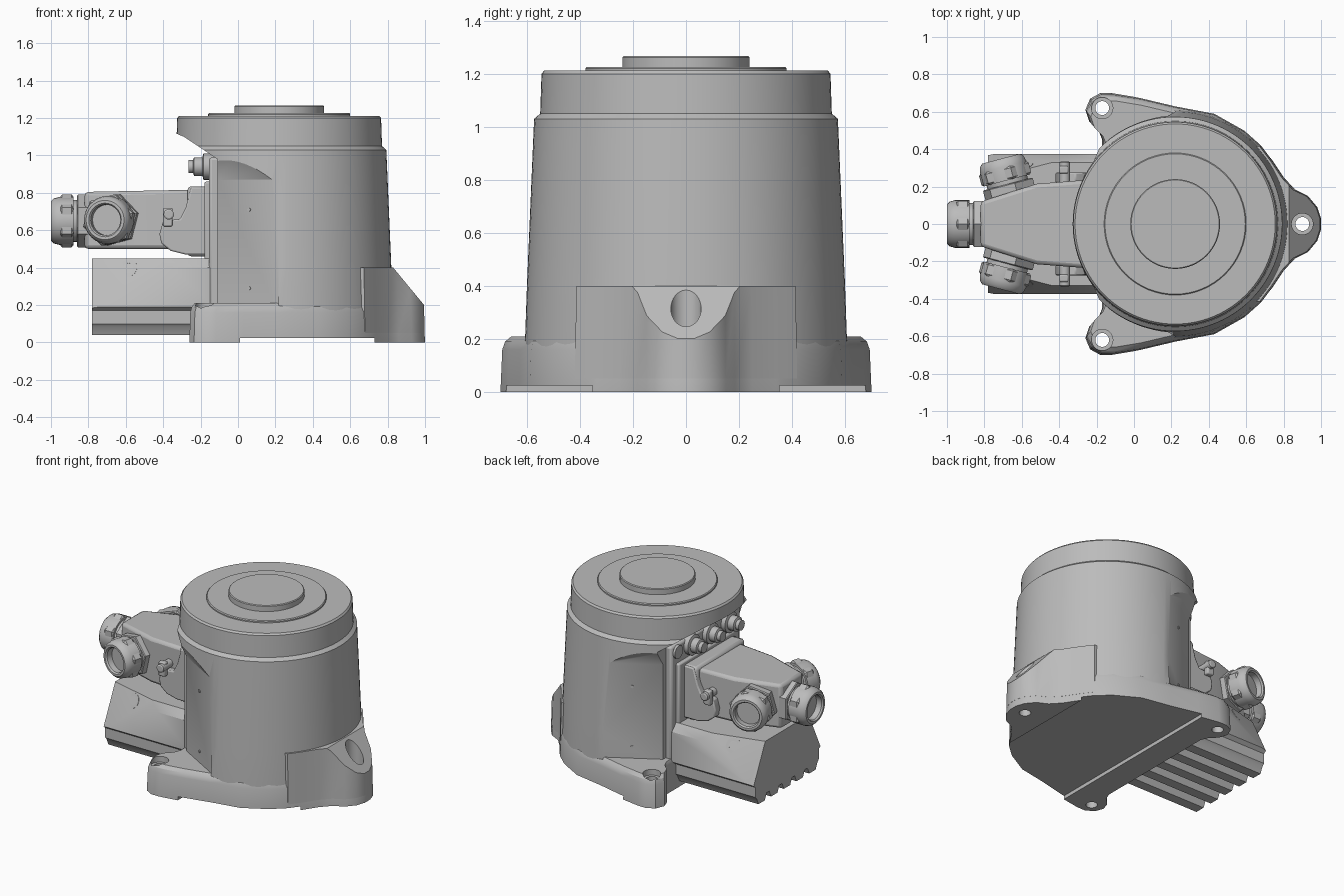
import bpy, bmesh
from math import radians, cos, sin, pi
from mathutils import Vector, Matrix

cube = bpy.data.objects.get("Cube")
if cube:
    bpy.data.objects.remove(cube)

grey = bpy.data.materials.new("cast_grey")
grey.use_nodes = True
tone = (0.5, 0.5, 0.5, 1)
grey.diffuse_color = tone
grey.node_tree.nodes["Principled BSDF"].inputs["Base Color"].default_value = tone

CX = 0.22  # axis of the round housing


def finish(name, bm, bevel=0):
    bmesh.ops.recalc_face_normals(bm, faces=bm.faces)
    mesh = bpy.data.meshes.new(name)
    bm.to_mesh(mesh)
    bm.free()
    mesh.materials.append(grey)
    ob = bpy.data.objects.new(name, mesh)
    bpy.context.collection.objects.link(ob)
    if bevel:
        mod = ob.modifiers.new("soft_edges", "BEVEL")
        mod.width, mod.segments = bevel, 2
        mod.limit_method, mod.angle_limit = "ANGLE", radians(35)
    return ob


def loft(rings):
    """Skin equal-sized closed rings of points and cap both ends."""
    bm = bmesh.new()
    rows = [[bm.verts.new(p) for p in ring] for ring in rings]
    n = len(rows[0])
    for a, b in zip(rows, rows[1:]):
        for i in range(n):
            j = (i + 1) % n
            bm.faces.new((a[i], a[j], b[j], b[i]))
    bm.faces.new(rows[0][::-1])
    bm.faces.new(rows[-1])
    return bm


def lathe(name, profile, origin, axis=(0, 0, 1), sides=64):
    place = Matrix.Translation(origin) @ Vector((0, 0, 1)).rotation_difference(Vector(axis)).to_matrix().to_4x4()
    rings = [[place @ Vector((r * cos(2 * pi * i / sides), r * sin(2 * pi * i / sides), h))
              for i in range(sides)] for r, h in profile]
    return finish(name, loft(rings))


def hull(name, points, bevel=0):
    bm = bmesh.new()
    for p in points:
        bm.verts.new(p)
    bmesh.ops.convex_hull(bm, input=bm.verts)
    bmesh.ops.dissolve_limit(bm, angle_limit=0.01, verts=bm.verts, edges=bm.edges)
    return finish(name, bm, bevel)


def box(name, lo, hi, bevel=0):
    return hull(name, [(x, y, z) for x in (lo[0], hi[0]) for y in (lo[1], hi[1])
                       for z in (lo[2], hi[2])], bevel)


def side_prism(name, outline, y0, y1, bevel=0):
    return finish(name, loft([[(x, y, z) for x, z in outline] for y in (y0, y1)]), bevel)


def cut(ob, cutter):
    cutter.hide_render = True
    mod = ob.modifiers.new("cut", "BOOLEAN")
    mod.operation, mod.solver, mod.object = "DIFFERENCE", "EXACT", cutter
    bpy.context.view_layer.objects.active = ob
    bpy.ops.object.modifier_apply(modifier=mod.name)
    bpy.data.objects.remove(cutter)


# Round tapered housing with a cap
housing = lathe("housing", [(0.61, 0.04), (0.607, 0.2), (0.6, 0.4), (0.573, 1.03), (0.55, 1.05),
                            (0.545, 1.2), (0.535, 1.212)], (CX, 0, 0), sides=96)
lathe("cap_ring", [(0.38, 1.2), (0.38, 1.22), (0.375, 1.226)], (CX, 0, 0))
lathe("output_disc", [(0.24, 1.2), (0.24, 1.262), (0.235, 1.267)], (CX, 0, 0))

# Flat back below the overhanging cap, and flat side walls
cut(housing, side_prism("back_cutter", [(-0.11, 0), (-0.11, 0.98), (-0.29, 1.1), (-0.35, 1.125),
                                        (-0.6, 1.125), (-0.6, 0)], -0.8, 0.8))
for s in (-1, 1):
    wall = [Vector((0.22, 0.6 * s, 0)), Vector((-0.25, 0.33 * s, 0))]
    out = Vector((-0.1, 0.174 * s, 0))
    cut(housing, hull("wall_cutter", [p + Vector((0, 0, z)) for p in wall for z in (0.15, 0.87)]
                      + [p + out + Vector((0, 0, z)) for p in wall for z in (0.15, 1.25)]))
    for z in (0.29, 0.71):
        lathe("wall_pin", [(0.01, -0.02), (0.01, 0.005)], (0.06, 0.508 * s, z), (-0.5, 0.87 * s, 0), 12)

# Three-footed base flange
half = [(1, 0.03), (0.98, 0.09), (0.93, 0.15), (0.86, 0.185), (0.8, 0.25), (0.74, 0.34), (0.68, 0.42),
        (0.59, 0.5), (0.43, 0.59), (0.22, 0.63), (0.03, 0.675), (-0.12, 0.7), (-0.18, 0.7),
        (-0.235, 0.67), (-0.26, 0.61), (-0.24, 0.55), (-0.19, 0.5), (-0.17, 0.45)]
outline = half + [(x, -y) for x, y in reversed(half)]
levels = [(1, 0), (0.99, 0.16), (0.975, 0.19), (0.94, 0.21)]
base = finish("base_flange", loft([[(CX + (x - CX) * k, y * k, z) for x, y in outline] for k, z in levels]))
cut(base, box("recess_cutter", (0.01, -1, -0.1), (0.73, 1, 0.025)))

# Sloped front nose
nose_half = [p for p in half if p[0] > 0.6] + [(0.5, 0.42)]
nose_outline = nose_half + [(x, -y) for x, y in reversed(nose_half)]
bm = loft([[(CX + (x - CX) * k, y * k, z) for x, y in nose_outline] for k, z in ((0.998, 0.05), (0.985, 0.4))])
cut_geo = bm.verts[:] + bm.edges[:] + bm.faces[:]
res = bmesh.ops.bisect_plane(bm, geom=cut_geo, plane_co=(0.83, 0, 0.4), plane_no=(0.2, 0, 0.165), clear_outer=True)
bmesh.ops.holes_fill(bm, edges=[e for e in bm.edges if e.is_boundary])
nose = finish("nose", bm)

# Counterbored bolt holes
for ob, x, y, floor in ((base, -0.17, 0.62, 0.17), (base, -0.17, -0.62, 0.17),
                        (base, 0.9, 0, 0.17), (nose, 0.9, 0, 0.17), (housing, 0.9, 0, 0.17)):
    cut(ob, lathe("bolt_cutter", [(0.037, -0.1), (0.037, floor), (0.057, floor), (0.057, 0.6)], (x, y, 0), sides=32))

# Back plate with plug sockets
box("back_plate", (-0.155, -0.38, 0.1), (-0.09, 0.38, 0.99), 0.015)
box("back_plate_panel", (-0.18, -0.33, 0.25), (-0.14, 0.33, 0.86), 0.01)
for y in (-0.235, -0.03, 0.175):
    lathe("plug_socket", [(0.07, 0.1), (0.07, 0.185), (0.05, 0.19), (0.05, 0.235), (0.035, 0.24), (0.035, 0.265)],
          (0, y, 0.94), (-1, 0, 0), 24)
lathe("plug_blank", [(0.045, 0.1), (0.045, 0.17)], (0, 0.32, 0.94), (-1, 0, 0), 24)

# Connector hood
plan = [(-0.82, 0.12), (-0.52, 0.215), (-0.2, 0.24)]
hull("connector_hood", [(x, y * s, z) for x, y in plan for s in (-1, 1)
                        for z in (0.5, 0.805 + 0.02 * (x + 0.82))], 0.02)
box("hood_flange", (-0.27, -0.27, 0.46), (-0.15, 0.27, 0.835), 0.02)
latch = [(-0.16, 0.83), (-0.25, 0.83), (-0.28, 0.72), (-0.31, 0.66), (-0.4, 0.65), (-0.42, 0.58),
         (-0.41, 0.53), (-0.36, 0.49), (-0.28, 0.47), (-0.16, 0.47)]
for s in (-1, 1):
    side_prism("latch_arm", latch, 0.22 * s, 0.275 * s, 0.008)
    lathe("latch_pin", [(0.028, 0.2), (0.028, 0.33), (0.02, 0.335)], (-0.37, 0, 0.685), (0, s, 0), 16)
    box("latch_lever", (-0.4, 0.27 * s, 0.62), (-0.35, 0.31 * s, 0.72), 0.008)


# Cable glands on the hood end and its two angled sides
def gland(name, origin, axis):
    lathe(name + "_collar", [(0.142, -0.02), (0.142, 0.035), (0.135, 0.04)], origin, axis, 6)
    lathe(name + "_neck", [(0.112, 0.03), (0.112, 0.08)], origin, axis, 32)
    lathe(name + "_nut", [(0.13, 0.06), (0.142, 0.07), (0.142, 0.12), (0.132, 0.13)], origin, axis, 6)
    lathe(name + "_dome", [(0.128, 0.06), (0.128, 0.135), (0.12, 0.165), (0.105, 0.18), (0.09, 0.18),
                           (0.082, 0.17), (0.082, 0.05)], origin, axis, 32)


gland("end_gland", (-0.82, 0, 0.65), (-1, 0, 0))
for s in (-1, 1):
    gland("side_gland", (-0.665, 0.175 * s, 0.655), (-0.25, 0.95 * s, 0))

# Ribbed lower box with slanted top corners
ribs = []
for i in range(5):
    y = -0.28 + 0.14 * i
    ribs += [(y - 0.055, 0.085), (y - 0.035, 0.04), (y + 0.035, 0.04), (y + 0.055, 0.085)]
section = ribs + [(0.35, 0.1), (0.35, 0.17), (0.375, 0.19), (0.375, 0.4), (0.33, 0.45),
                  (-0.33, 0.45), (-0.375, 0.4), (-0.375, 0.19), (-0.35, 0.17), (-0.35, 0.1)]
bm = loft([[(x, y, z) for y, z in section] for x in (-0.78, -0.12)])
for s in (-1, 1):
    a, b, c = (Vector(p) for p in ((-0.78, 0.375 * s, 0.17), (-0.3, 0.375 * s, 0.43), (-0.78, 0.24 * s, 0.45)))
    normal = (b - a).cross(c - a) * s
    if normal.y * s < 0:
        normal.negate()
    bmesh.ops.bisect_plane(bm, geom=bm.verts[:] + bm.edges[:] + bm.faces[:], plane_co=a,
                           plane_no=normal, clear_outer=True)
    bmesh.ops.holes_fill(bm, edges=[e for e in bm.edges if e.is_boundary])
finish("lower_box", bm)
for s in (-1, 1):
    lathe("box_screw", [(0.055, -0.06), (0.05, 0.03), (0.03, 0.03), (0.03, 0.0)],
          (-0.58, 0.29 * s, 0.385), (-0.25, 0.85 * s, 0.4), 20)

# Smooth round surfaces, keep edges sharp
bpy.ops.object.select_all(action="DESELECT")
for ob in bpy.context.scene.objects:
    if ob.type == "MESH" and ob.data.materials and ob.data.materials[0] == grey:
        ob.select_set(True)
        bpy.context.view_layer.objects.active = ob
bpy.ops.object.shade_smooth_by_angle(angle=radians(30))
